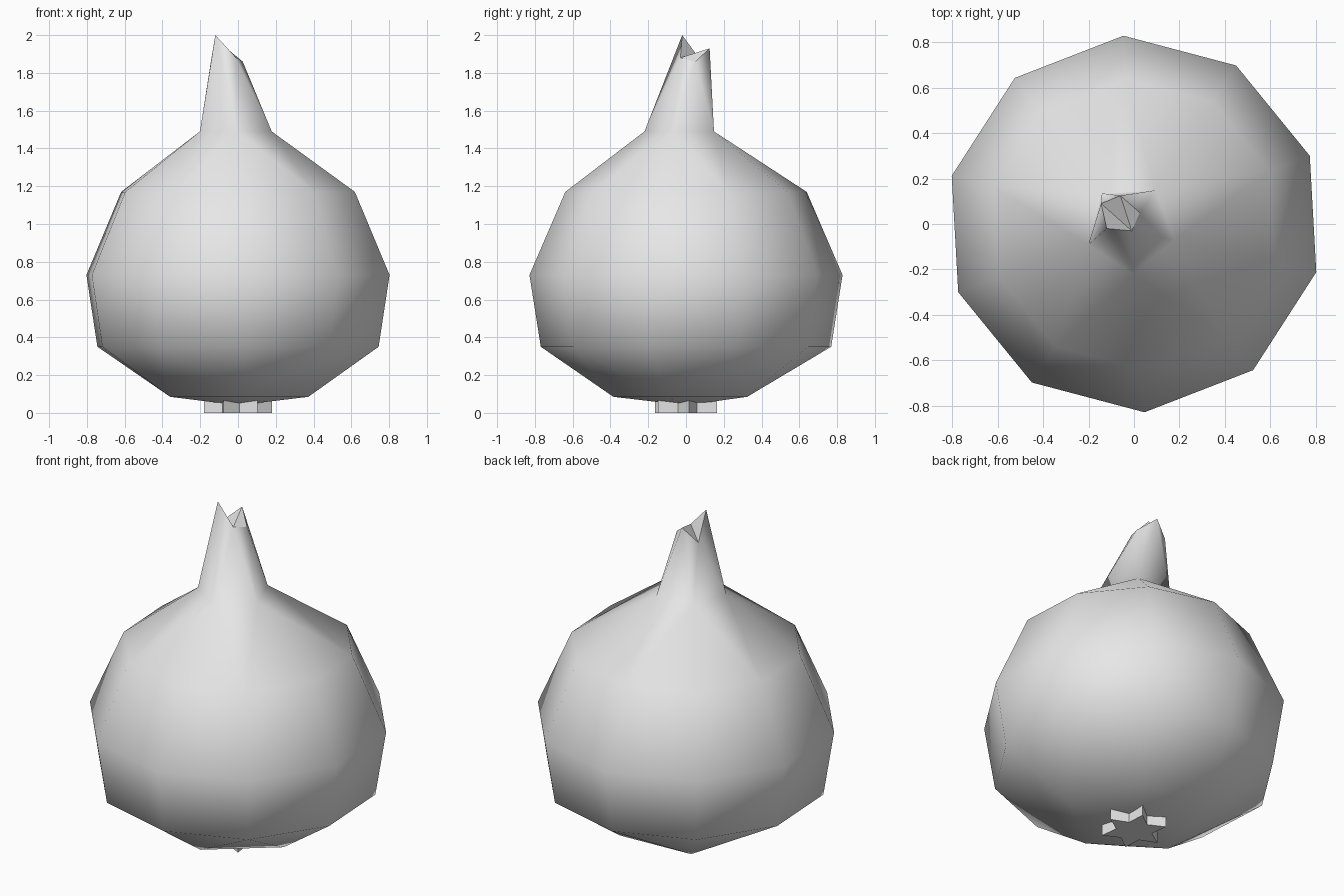
import bpy, bmesh, math

if "Cube" in bpy.data.objects:
    bpy.data.objects.remove(bpy.data.objects["Cube"], do_unlink=True)

grey = bpy.data.materials.new("light_grey")
grey.use_nodes = True
grey.diffuse_color = (0.8, 0.8, 0.8, 1)
grey.node_tree.nodes["Principled BSDF"].inputs["Base Color"].default_value = (0.8, 0.8, 0.8, 1)

PHASE = math.radians(57.2)


def ring(bm, sides, radius, z, cx=0, cy=0):
    """Regular ring of vertices, all rings sharing one starting angle."""
    angles = [PHASE + math.tau * i / sides for i in range(sides)]
    return [bm.verts.new((cx + radius * math.cos(a), cy + radius * math.sin(a), z))
            for a in angles]


def finish(bm, name):
    bmesh.ops.recalc_face_normals(bm, faces=bm.faces[:])
    mesh = bpy.data.meshes.new(name)
    bm.to_mesh(mesh)
    bm.free()
    mesh.materials.append(grey)
    obj = bpy.data.objects.new(name, mesh)
    bpy.context.collection.objects.link(obj)
    return obj


def join_five_to_ten(bm, five, ten):
    """Each side of the pentagon meets two sides of the decagon."""
    for i in range(5):
        a, b = five[i], five[(i + 1) % 5]
        d, mid, e = ten[2 * i], ten[2 * i + 1], ten[(2 * i + 2) % 10]
        for tri in ((a, d, mid), (a, mid, b), (b, mid, e)):
            bm.faces.new(tri)


# Bulb and stem as one smooth skin
bm = bmesh.new()
pole = bm.verts.new((0, 0, 0.04))
base = ring(bm, 5, 0.385, 0.085)
lower = ring(bm, 10, 0.77, 0.35)
middle = ring(bm, 10, 0.83, 0.73)
upper = ring(bm, 10, 0.64, 1.17)
neck = ring(bm, 5, 0.2, 1.49, -0.015, -0.02)
tip = [bm.verts.new(p) for p in (
    (-0.06, 0.125, 1.93), (-0.145, 0.09, 1.85), (-0.12, -0.02, 2.0),
    (-0.01, -0.03, 1.88), (0.025, 0.05, 1.86))]

for i in range(5):
    bm.faces.new((pole, base[i], base[(i + 1) % 5]))
join_five_to_ten(bm, base, lower)
for low, high in ((lower, middle), (middle, upper)):
    for i in range(10):
        j = (i + 1) % 10
        bm.faces.new((low[i], low[j], high[j], high[i]))
join_five_to_ten(bm, neck, upper)
for i in range(5):
    j = (i + 1) % 5
    bm.faces.new((neck[i], neck[j], tip[i]))
    bm.faces.new((neck[j], tip[j], tip[i]))
for f in bm.faces:
    f.smooth = True

# Jagged cut end of the stem, flat shaded with a sharp rim
for a, b, c in ((2, 3, 1), (1, 3, 0), (0, 3, 4)):
    cut = bm.faces.new((tip[a], tip[b], tip[c]))
    for e in cut.edges:
        e.smooth = False
finish(bm, "onion_bulb")

# Six-pointed star of root under the bulb
bm = bmesh.new()
star = []
for i in range(12):
    a = math.radians(5 + 30 * i)
    r = 0.1 if i % 2 else 0.18
    star.append(bm.verts.new((r * math.cos(a), r * math.sin(a), 0)))
bottom = bm.faces.new(star)
grown = bmesh.ops.extrude_face_region(bm, geom=[bottom], use_keep_orig=True)
for v in grown["geom"]:
    if isinstance(v, bmesh.types.BMVert):
        v.co.z = 0.08
finish(bm, "root_star")
